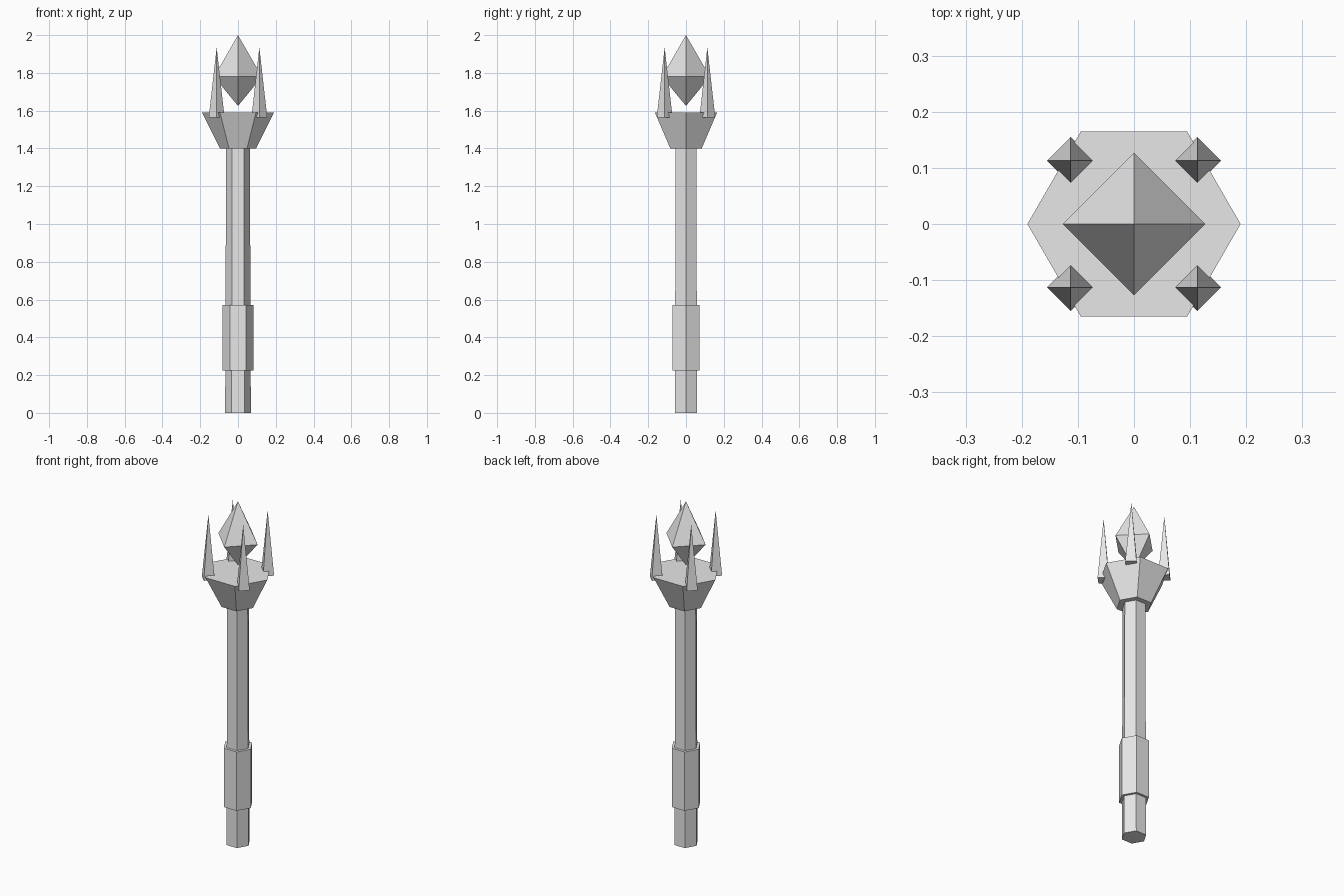
import bpy
import bmesh
from math import cos, sin, tau

if "Cube" in bpy.data.objects:
    bpy.data.objects.remove(bpy.data.objects["Cube"])

grey = bpy.data.materials.new("light_grey")
grey.diffuse_color = (0.8, 0.8, 0.8, 1)
grey.use_nodes = True
grey.node_tree.nodes["Principled BSDF"].inputs["Base Color"].default_value = grey.diffuse_color


def lathe(name, sides, profile, centre=(0, 0)):
    """Flat-faced solid from (radius, z) rings; radius 0 makes a point."""
    bm = bmesh.new()
    rings = []
    for r, z in profile:
        count = sides if r > 0 else 1
        rings.append([bm.verts.new((centre[0] + r * cos(tau * i / sides),
                                    centre[1] + r * sin(tau * i / sides), z))
                      for i in range(count)])
    for low, high in zip(rings, rings[1:]):
        for i in range(sides):
            j = (i + 1) % sides
            corners = [low[i % len(low)], low[j % len(low)],
                       high[j % len(high)], high[i % len(high)]]
            bm.faces.new(list(dict.fromkeys(corners)))
    for ring in (rings[0], rings[-1]):
        if len(ring) > 1:
            bm.faces.new(ring)
    bmesh.ops.recalc_face_normals(bm, faces=bm.faces)
    mesh = bpy.data.meshes.new(name)
    bm.to_mesh(mesh)
    bm.free()
    mesh.materials.append(grey)
    obj = bpy.data.objects.new(name, mesh)
    bpy.context.collection.objects.link(obj)
    return obj


# Six-sided handle, grip sleeve and flared head
lathe("shaft", 6, [(0.068, 0), (0.063, 1.41)])
lathe("grip", 6, [(0.083, 0.225), (0.083, 0.57)])
lathe("head", 6, [(0.096, 1.40), (0.19, 1.59)])

# Floating crystal
lathe("crystal", 4, [(0, 1.625), (0.127, 1.78), (0, 2.0)])

# Four prongs around the crystal
for x, side in ((-0.113, "left"), (0.113, "right")):
    for y, end in ((-0.113, "front"), (0.113, "back")):
        lathe(f"prong_{end}_{side}", 4, [(0.042, 1.563), (0, 1.935)], (x, y))
